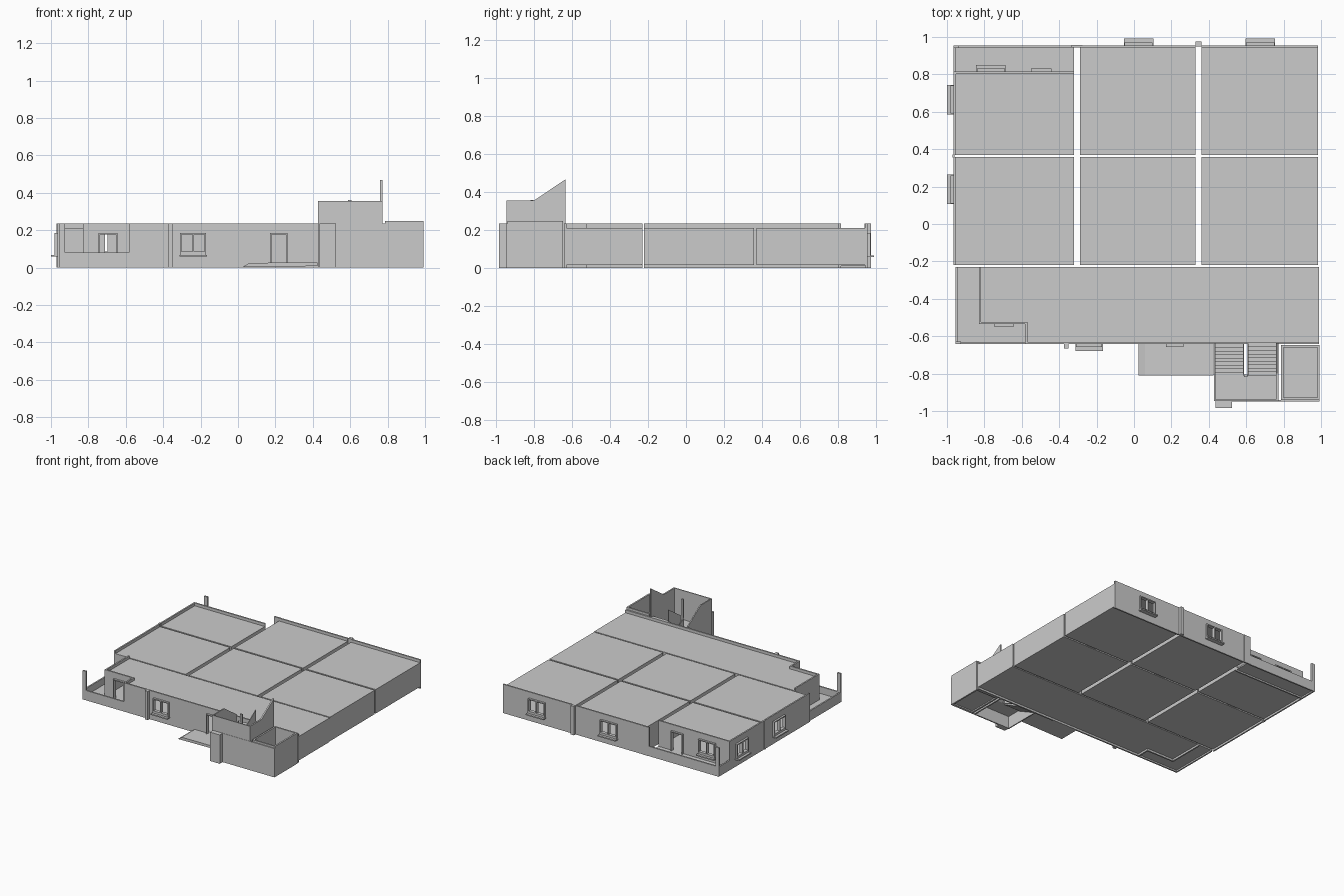
import bpy, bmesh

if "Cube" in bpy.data.objects:
    bpy.data.objects.remove(bpy.data.objects["Cube"])

T = 0.012            # wall thickness
ZI = (0.022, 0.212)  # inner wall heights
ZO = (0.0, 0.235)    # facade wall heights
WIN, DOOR = (0.078, 0.186), (0.022, 0.186)


def make(name, boxes):
    """One object from boxes (x0, x1, y0, y1, z0, z1)."""
    bm = bmesh.new()
    for x0, x1, y0, y1, z0, z1 in boxes:
        v = [bm.verts.new((x, y, z)) for z in (z0, z1)
             for x, y in ((x0, y0), (x1, y0), (x1, y1), (x0, y1))]
        for f in ((3, 2, 1, 0), (4, 5, 6, 7), (0, 1, 5, 4),
                  (1, 2, 6, 5), (2, 3, 7, 6), (3, 0, 4, 7)):
            bm.faces.new([v[i] for i in f])
    finish(name, bm)


def prism(name, axis, a0, a1, prof):
    """Profile extruded along x (points y, z) or along y (points x, z)."""
    bm = bmesh.new()
    pt = (lambda a, p: (a, p[0], p[1])) if axis == 'x' else (lambda a, p: (p[0], a, p[1]))
    A = [bm.verts.new(pt(a0, p)) for p in prof]
    B = [bm.verts.new(pt(a1, p)) for p in prof]
    bm.faces.new(A)
    bm.faces.new(B)
    for i in range(len(prof)):
        j = (i + 1) % len(prof)
        bm.faces.new((A[i], A[j], B[j], B[i]))
    finish(name, bm)


def finish(name, bm):
    bmesh.ops.recalc_face_normals(bm, faces=bm.faces)
    me = bpy.data.meshes.new(name)
    bm.to_mesh(me)
    bm.free()
    bpy.context.collection.objects.link(bpy.data.objects.new(name, me))


def side_box(side, pos, a0, a1, z0, z1, d0, d1):
    """Box on a wall facing F, B, L or R; d is the depth outwards from pos."""
    s = 1 if side in 'BR' else -1
    p0, p1 = sorted((pos + s * d0, pos + s * d1))
    return (a0, a1, p0, p1, z0, z1) if side in 'FB' else (p0, p1, a0, a1, z0, z1)


def wall(name, side, pos, a0, a1, zs, holes=()):
    """Wall whose outer face lies at pos, with rectangular openings."""
    boxes, a = [], a0
    for h0, h1, b, t in sorted(holes):
        boxes.append(side_box(side, pos, a, h0, *zs, -T, 0))
        boxes.append(side_box(side, pos, h0, h1, zs[0], b, -T, 0))
        boxes.append(side_box(side, pos, h0, h1, t, zs[1], -T, 0))
        a = h1
    boxes.append(side_box(side, pos, a, a1, *zs, -T, 0))
    make(name, boxes)


def frame(name, side, pos, a0, a1, zs, double=True, sill=True):
    """Open casement frame, with a middle bar and a sill."""
    w, d = 0.008, (-T, 0.016)
    m, (z0, z1) = (a0 + a1) / 2, zs
    b = [side_box(side, pos, a0, a0 + w, z0, z1, *d), side_box(side, pos, a1 - w, a1, z0, z1, *d),
         side_box(side, pos, a0, a1, z1 - w, z1, *d)]
    if double:
        b.append(side_box(side, pos, m - w / 2, m + w / 2, z0, z1 - w, *d))
    if sill:
        b.append(side_box(side, pos, a0, a1, z0, z0 + w, *d))
        b.append(side_box(side, pos, a0 - 0.004, a1 + 0.004, z0 - 0.02, z0 - 0.01, 0, 0.036))
        b.append(side_box(side, pos, a0, a1, z0 - 0.01, z0, 0, 0.016))
    make(name, b)


def room(name, x0, x1, y0, y1, facade='', **holes):
    """Hollow room block: floor, ceiling and four walls."""
    make(name + "_slabs", [(x0, x1, y0, y1, 0.016, 0.024), (x0, x1, y0, y1, 0.202, 0.212)])
    for side, pos, a0, a1 in (('F', y0, x0, x1), ('B', y1, x0, x1),
                              ('L', x0, y0 + T, y1 - T), ('R', x1, y0 + T, y1 - T)):
        if side in facade and side in 'LR':
            a0, a1 = a0 - T, a1 + T
        wall(name + "_wall_" + side, side, pos, a0, a1,
             ZO if side in facade else ZI, holes.get(side, ()))


# Six room blocks with connecting doorways
d = [(-0.71, -0.61), (-0.01, 0.10), (0.66, 0.77)]
door = [[(a, b, *DOOR)] for a, b in d]
bw = [(-0.84, -0.69), (-0.05, 0.10), (0.60, 0.75)]
lw = [(0.59, 0.74), (0.11, 0.26)]
xs = [(-0.965, -0.32), (-0.29, 0.33), (0.36, 0.985)]
for i, (x0, x1) in enumerate(xs):
    hole = [(*bw[i], *WIN)] + ([(-0.55, -0.44, *DOOR)] if i == 0 else [])
    room(f"back_room_{i}", x0, x1, 0.37, 0.815 if i == 0 else 0.955,
         'BL' if i == 0 else 'B', F=door[i], B=hole, L=[(*lw[0], *WIN)] if i == 0 else ())
    frame(f"back_window_{i}", 'B', 0.815 if i == 0 else 0.955, *bw[i], WIN)
    room(f"middle_room_{i}", x0, x1, -0.22, 0.357, 'L' if i == 0 else '',
         F=door[i], B=door[i], L=[(*lw[1], *WIN)] if i == 0 else ())
frame("back_balcony_door", 'B', 0.815, -0.55, -0.44, DOOR, False, False)
for i, w in enumerate(lw):
    frame(f"left_window_{i}", 'L', -0.965, *w, WIN)

# Front hall strip, notched for the balcony
make("hall_slabs", [b for z in ((0.016, 0.024), (0.202, 0.212)) for b in
                    ((-0.83, -0.58, -0.535, -0.232, *z), (-0.58, 0.99, -0.64, -0.232, *z))])
wall("hall_back_wall", 'B', -0.23, -0.83, 0.99, ZI, [h[0] for h in door])
wall("hall_right_wall", 'R', 0.99, -0.64, -0.24, ZI)
wall("hall_left_wall", 'L', -0.83, -0.535, -0.23, ZO)
wall("hall_balcony_wall", 'F', -0.535, -0.83, -0.57, ZO, [(-0.745, -0.645, *DOOR)])
wall("hall_notch_wall", 'L', -0.582, -0.64, -0.535, ZO)
wall("hall_front_wall", 'F', -0.642, -0.582, 0.99, ZO,
     [(-0.31, -0.17, *WIN), (0.17, 0.265, *DOOR), (0.45, 0.75, 0.022, 0.2)])
frame("front_window", 'F', -0.642, -0.31, -0.17, WIN)
frame("entrance_door_frame", 'F', -0.642, 0.17, 0.265, DOOR, False, False)
frame("front_balcony_door", 'F', -0.535, -0.745, -0.645, DOOR, False, False)

# Balconies with parapets and corner posts
make("back_balcony", [(-0.965, -0.32, 0.815, 0.955, 0.012, 0.024),
                      (-0.965, -0.32, 0.943, 0.955, 0, 0.08),
                      (-0.965, -0.953, 0.815, 0.943, 0, 0.08),
                      (-0.965, -0.935, 0.94, 0.955, 0.08, 0.235)])
make("front_balcony", [(-0.955, -0.83, -0.642, -0.23, 0.012, 0.024),
                       (-0.83, -0.582, -0.642, -0.535, 0.012, 0.024),
                       (-0.955, -0.582, -0.642, -0.63, 0, 0.08),
                       (-0.955, -0.943, -0.63, -0.23, 0, 0.08),
                       (-0.955, -0.925, -0.642, -0.627, 0.08, 0.235)])

# Strips covering the panel joints
make("joint_strips", [(-0.375, -0.35, -0.665, -0.642, *ZO), (0.33, 0.36, 0.95, 0.975, *ZO),
                      (-0.335, -0.275, 0.945, 0.957, *ZO), (-0.97, -0.96, 0.355, 0.372, *ZO),
                      (0.435, 0.525, -0.985, -0.945, *ZO)])

# Entrance slab with a sloped left end
prism("entrance_ramp", 'y', -0.81, -0.642,
      [(0.025, 0.003), (0.06, 0.025), (0.425, 0.028), (0.425, 0.008), (0.06, 0.003)])

# Staircase: two flights, landing, walls and railings
N, Y0, Y1 = 9, -0.64, -0.81
def flight(name, x0, x1, ya, yb, za, zb):
    prof = [(ya, za)]
    for i in range(N):
        z = za + (zb - za) * (i + 1) / N
        prof += [(ya + (yb - ya) * i / N, z), (ya + (yb - ya) * (i + 1) / N, z)]
    prof += [(yb, zb - 0.03), (ya, za - 0.02)]
    prism(name, 'x', x0, x1, prof)

flight("lower_flight", 0.437, 0.585, Y0, Y1, 0.022, 0.12)
flight("upper_flight", 0.61, 0.758, Y1, Y0, 0.12, 0.235)
make("stair_landing", [(0.435, 0.76, -0.94, -0.81, 0.1, 0.12)])
make("stair_front_wall", [(0.43, 0.77, -0.946, -0.938, 0, 0.357)])
prism("stair_left_wall", 'x', 0.428, 0.437,
      [(-0.945, 0), (-0.945, 0.357), (-0.8, 0.357), (-0.635, 0.245), (-0.635, 0)])
prism("stair_right_wall", 'x', 0.76, 0.772,
      [(-0.945, 0), (-0.945, 0.357), (-0.8, 0.357), (-0.635, 0.468), (-0.635, 0)])
prism("lower_railing", 'x', 0.583, 0.589, [(Y0, 0.022), (Y0, 0.11), (Y1, 0.21), (Y1, 0.1)])
prism("upper_railing", 'x', 0.607, 0.613, [(Y1, 0.1), (Y1, 0.22), (Y0, 0.335), (Y0, 0.21)])
make("railing_post", [(0.589, 0.607, -0.818, -0.804, 0.1, 0.36)])

# Lift shaft, open at the top
make("lift_shaft", [(0.787, 0.80, -0.94, -0.648, 0, 0.25), (0.98, 0.993, -0.94, -0.648, 0, 0.25),
                    (0.80, 0.98, -0.94, -0.928, 0, 0.25), (0.80, 0.98, -0.66, -0.648, 0, 0.25),
                    (0.80, 0.98, -0.928, -0.66, 0.01, 0.024)])
make("lift_front_panel", [(0.525, 0.993, -0.948, -0.94, *ZO)])
